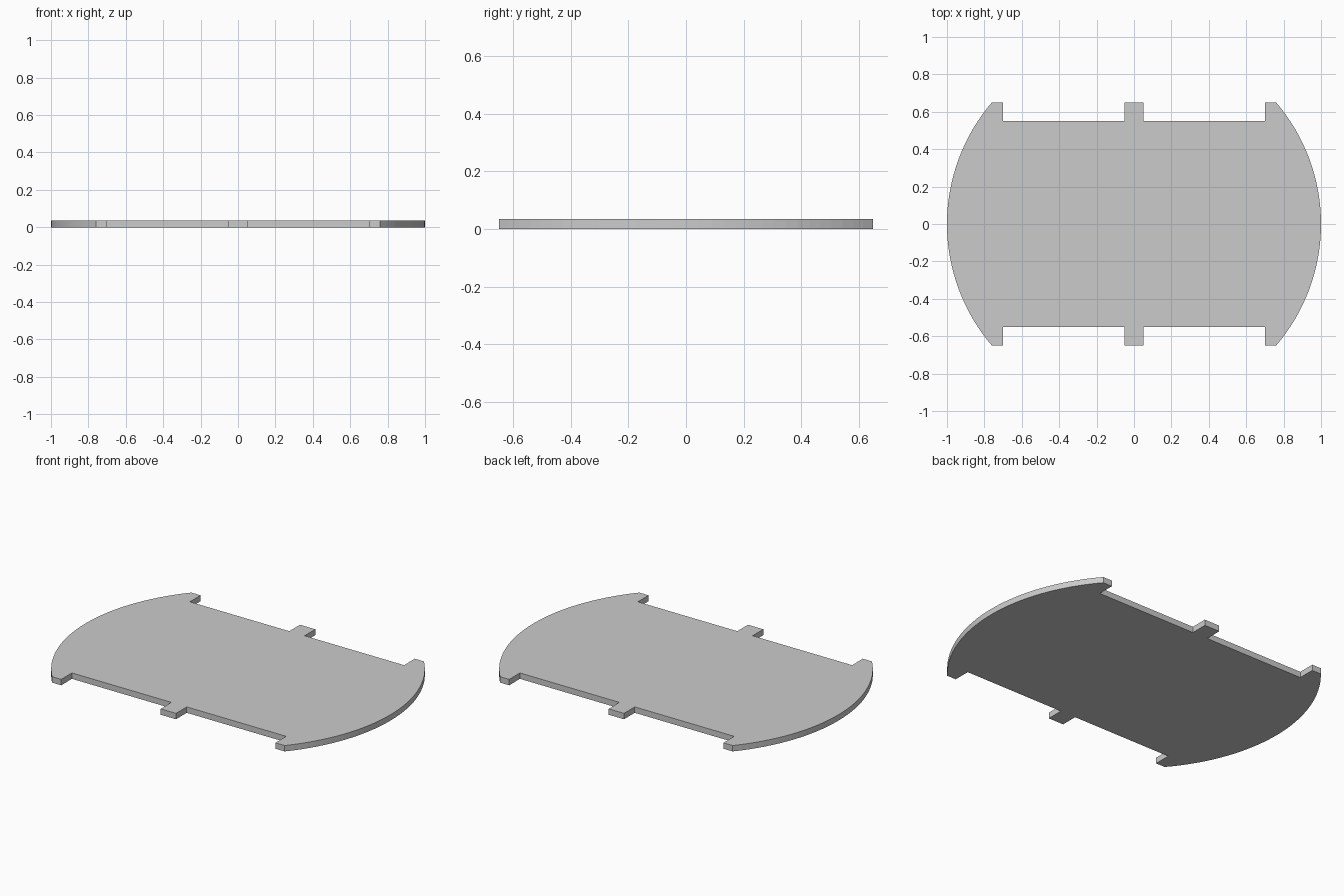
import bpy, bmesh, math

if "Cube" in bpy.data.objects:
    bpy.data.objects.remove(bpy.data.objects["Cube"])

RADIUS, HALF_DEPTH, NOTCH_Y = 1.0, 0.65, 0.55
NOTCH_IN, NOTCH_OUT = 0.05, 0.70
THICKNESS = 0.035
ARC_STEPS = 32

# Right-hand rounded end, from the front corner to the back corner
a = math.asin(HALF_DEPTH / RADIUS)
arc = [(RADIUS * math.cos(t), RADIUS * math.sin(t))
       for t in (-a + 2 * a * i / ARC_STEPS for i in range(ARC_STEPS + 1))]

# Back edge from right to left: corner tab, notch, centre tab, notch, corner tab
right_notch = [(NOTCH_OUT, HALF_DEPTH), (NOTCH_OUT, NOTCH_Y),
               (NOTCH_IN, NOTCH_Y), (NOTCH_IN, HALF_DEPTH)]
back_edge = right_notch + [(-x, y) for x, y in reversed(right_notch)]

# The other half is the same outline turned by 180 degrees
half = arc + back_edge
outline = half + [(-x, -y) for x, y in half]

# Extrude the outline into a flat plate
bm = bmesh.new()
base = bm.faces.new([bm.verts.new((x, y, 0)) for x, y in outline])
top = bmesh.ops.extrude_face_region(bm, geom=[base], use_keep_orig=True)
bmesh.ops.translate(bm, vec=(0, 0, THICKNESS),
                    verts=[g for g in top["geom"] if isinstance(g, bmesh.types.BMVert)])
bmesh.ops.recalc_face_normals(bm, faces=bm.faces)

mesh = bpy.data.meshes.new("notched_plate")
bm.to_mesh(mesh)
bm.free()
plate = bpy.data.objects.new("notched_plate", mesh)
bpy.context.collection.objects.link(plate)
